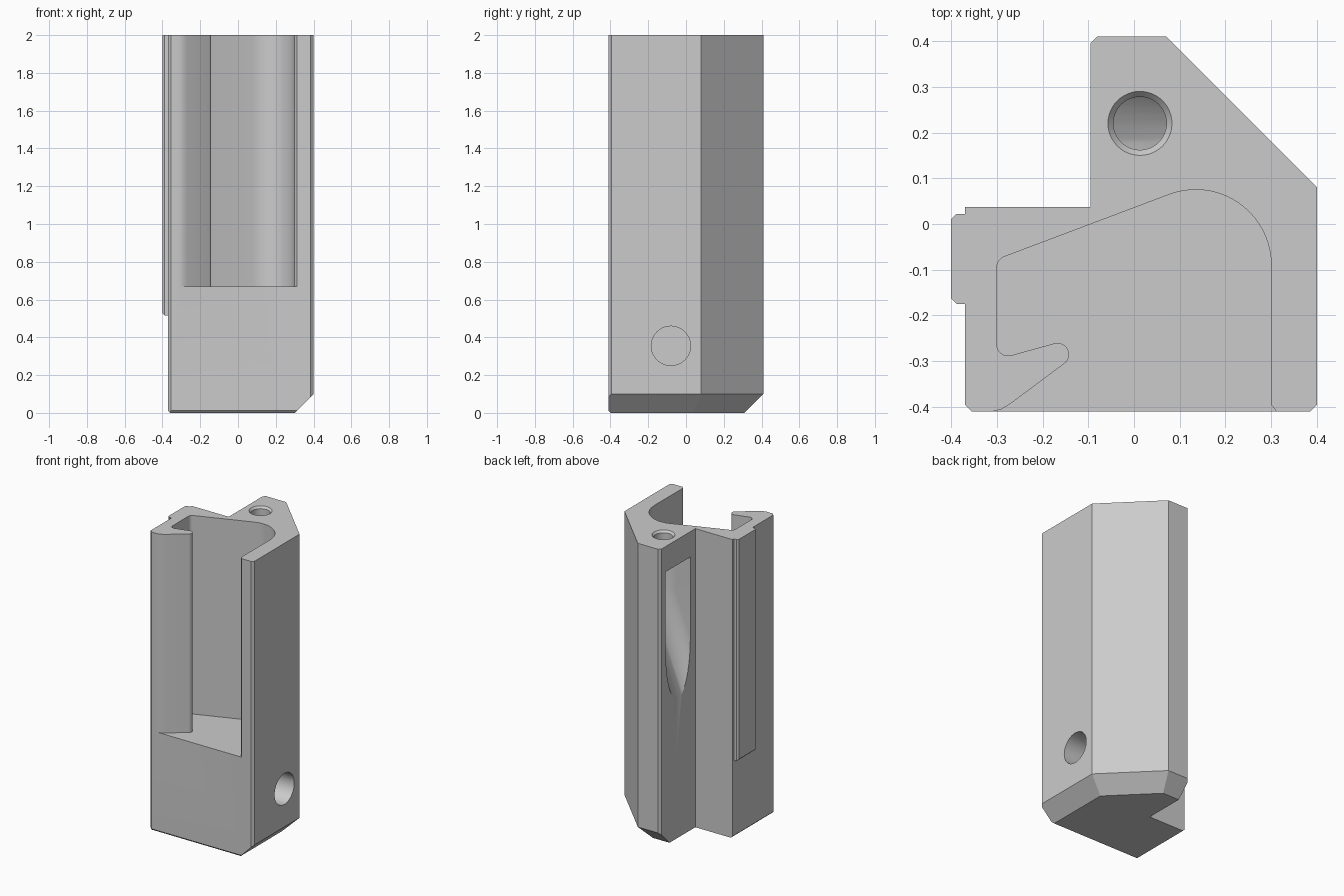
import bpy, bmesh
from math import sin, cos, radians
from mathutils import Matrix, Vector

if "Cube" in bpy.data.objects:
    bpy.data.objects.remove(bpy.data.objects["Cube"], do_unlink=True)

grey = bpy.data.materials.new("plain grey")
grey.use_nodes = True
grey.diffuse_color = (0.6, 0.6, 0.6, 1)
grey.node_tree.nodes["Principled BSDF"].inputs["Base Color"].default_value = (0.6, 0.6, 0.6, 1)


def finish(name, bm):
    bmesh.ops.recalc_face_normals(bm, faces=bm.faces)
    mesh = bpy.data.meshes.new(name)
    bm.to_mesh(mesh)
    bm.free()
    mesh.materials.append(grey)
    ob = bpy.data.objects.new(name, mesh)
    bpy.context.collection.objects.link(ob)
    return ob


def prism(name, outline, z0, z1, matrix=Matrix(), cuts=()):
    """Extrude an outline upward, then slice it with (point, normal) planes."""
    bm = bmesh.new()
    face = bm.faces.new([bm.verts.new((x, y, z0)) for x, y in outline])
    top = bmesh.ops.extrude_face_region(bm, geom=[face])["geom"]
    bmesh.ops.translate(bm, vec=(0, 0, z1 - z0),
                        verts=[v for v in top if isinstance(v, bmesh.types.BMVert)])
    for point, normal in cuts:
        r = bmesh.ops.bisect_plane(bm, geom=bm.verts[:] + bm.edges[:] + bm.faces[:],
                                   plane_co=point, plane_no=Vector(normal).normalized(),
                                   clear_outer=True)
        rim = [e for e in r["geom_cut"] if isinstance(e, bmesh.types.BMEdge)]
        bmesh.ops.holes_fill(bm, edges=rim, sides=0)
    bm.transform(matrix)
    return finish(name, bm)


def drill(name, start, length, r1, r2, axis="Z"):
    """Round cutter from start along +Z or +X."""
    bm = bmesh.new()
    bmesh.ops.create_cone(bm, cap_ends=True, segments=48, radius1=r1, radius2=r2, depth=length,
                          matrix=Matrix.Translation((0, 0, length / 2)))
    if axis == "X":
        bm.transform(Matrix.Rotation(radians(90), 4, "Y"))
    bm.transform(Matrix.Translation(start))
    return finish(name, bm)


def arc(cx, cy, r, a0, a1, n=10):
    steps = [radians(a0 + (a1 - a0) * i / n) for i in range(n + 1)]
    return [(cx + r * cos(a), cy + r * sin(a)) for a in steps]


def combine(target, tool, operation="DIFFERENCE"):
    mod = target.modifiers.new(tool.name, "BOOLEAN")
    mod.object, mod.operation, mod.solver = tool, operation, "EXACT"
    bpy.context.view_layer.objects.active = target
    bpy.ops.object.modifier_apply(modifier=mod.name)
    bpy.data.objects.remove(tool, do_unlink=True)


# Main block with chamfered foot
body = prism("holder_body", [
    (-.355, -.41), (.385, -.41), (.4, -.395), (.4, .08), (.07, .41), (-.08, .41),
    (-.095, .395), (-.095, .037), (-.37, .037), (-.37, -.395)], 0, 2, cuts=[
        ((.4, 0, .1), (1, 0, -1)),
        ((.07, .41, .1), (.7071, .7071, -1)),
        ((0, .41, .1), (0, 1, -1)),
        ((0, -.41, .012), (0, -1, -1)),
        ((-.37, 0, .012), (-1, 0, -1))])

# Side rail
rail = prism("side_rail", [
    (-.36, -.175), (-.388, -.175), (-.4, -.163), (-.4, .01), (-.388, .022), (-.36, .022)],
    .515, 2, cuts=[((-.4, 0, .527), (-1, 0, -1))])
combine(body, rail, "UNION")

# Front channel with hooked lip
channel = ([(.312, -.5), (.312, -.41), (.3, -.395)]
           + arc(.135, -.09, .165, 0, 111.5, 20)
           + arc(-.275, -.095, .025, 111.5, 180, 6)
           + arc(-.275, -.263, .025, 180, 285, 8)
           + arc(-.167, -.285, .025, 105, -56, 12)
           + [(-.27, -.393), (-.29, -.405), (-.31, -.41), (-.31, -.5)])
combine(body, prism("channel_cutter", channel, .67, 2.2))

# Slanted access pocket opening on the side
half_round = arc(0, 0, .13, -90, 90, 24) + [(-.8, .13), (-.8, -.13)]
pocket = prism("pocket_cutter", half_round, .5, 1.83, Matrix.Translation((.013, .22, 0)))
slant = prism("pocket_slant", half_round, -1.2, 1.2,
              Matrix.Translation((.0216, .22, 1.597)) @ Matrix.Rotation(radians(21), 4, "Y"))
combine(pocket, slant, "INTERSECT")
combine(body, pocket)

# Top screw hole with countersink
combine(body, drill("top_hole", (.013, .22, 1.75), .4, .058, .058))
combine(body, drill("top_countersink", (.013, .22, 1.986), .028, .058, .082))

# Cross hole with counterbore
combine(body, drill("cross_hole", (-.6, -.08, .355), 1.2, .06, .06, "X"))
combine(body, drill("counterbore", (.25, -.08, .355), .3, .104, .104, "X"))
combine(body, drill("counterbore_edge", (.388, -.08, .355), .024, .104, .126, "X"))

bpy.ops.object.select_all(action="DESELECT")
body.select_set(True)
bpy.context.view_layer.objects.active = body
bpy.ops.object.shade_smooth_by_angle(angle=radians(25))
